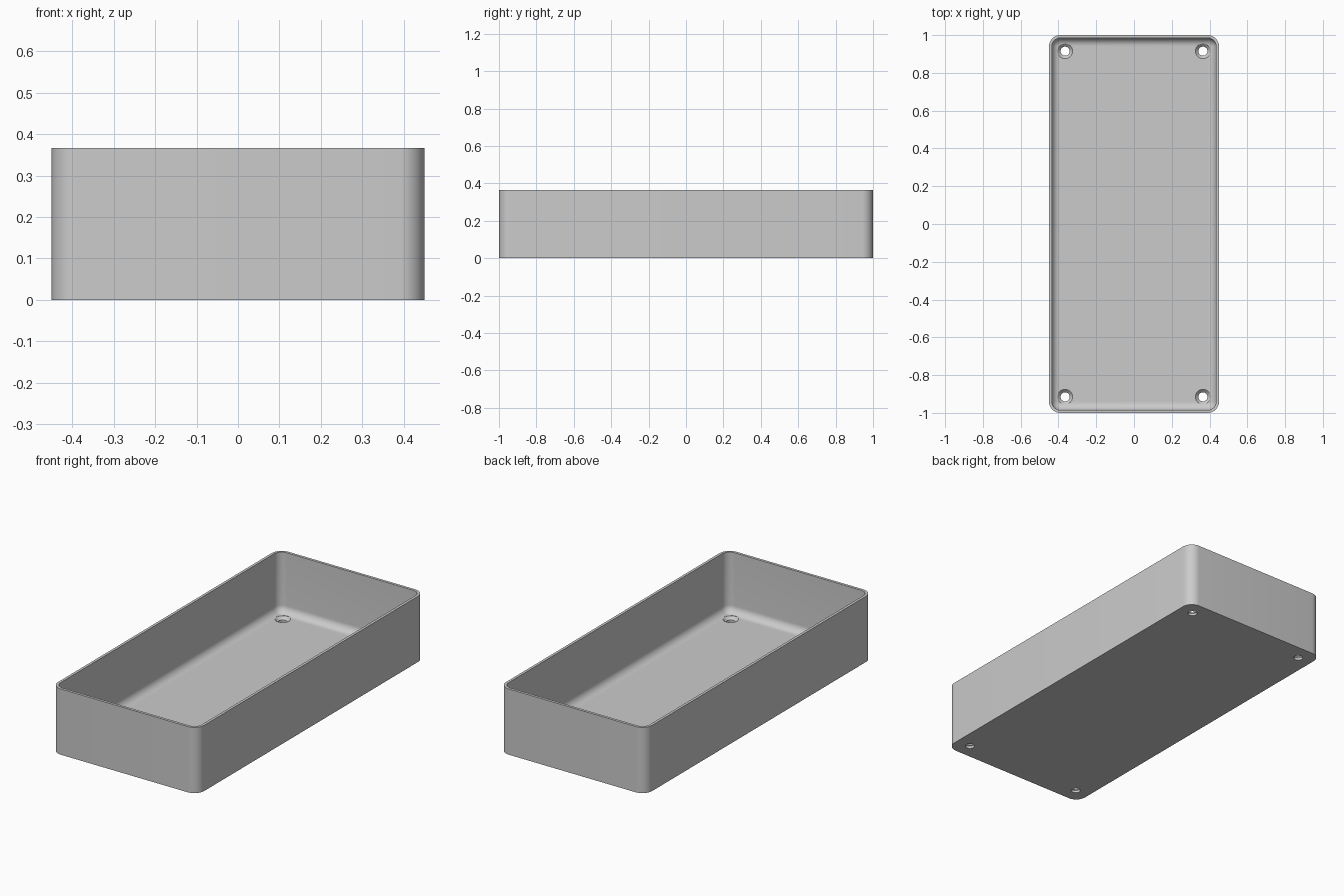
import bpy, bmesh, math

if "Cube" in bpy.data.objects:
    bpy.data.objects.remove(bpy.data.objects["Cube"], do_unlink=True)

HALF_X, HALF_Y, HEIGHT = 0.45, 1.0, 0.366
CORNER, WALL, FLOOR, FILLET = 0.06, 0.015, 0.03, 0.042
SEG = 10

grey = bpy.data.materials.new("light grey")
grey.use_nodes = True
colour = (0.6, 0.6, 0.6, 1)
grey.diffuse_color = colour
grey.node_tree.nodes["Principled BSDF"].inputs["Base Color"].default_value = colour


def make_object(name, bm):
    bmesh.ops.recalc_face_normals(bm, faces=bm.faces[:])
    mesh = bpy.data.meshes.new(name)
    bm.to_mesh(mesh)
    bm.free()
    mesh.materials.append(grey)
    obj = bpy.data.objects.new(name, mesh)
    bpy.context.collection.objects.link(obj)
    return obj


def skin(bm, rings):
    """Join successive rings with quads and cap both ends."""
    for a, b in zip(rings, rings[1:]):
        n = len(a)
        for i in range(n):
            j = (i + 1) % n
            bm.faces.new((a[i], a[j], b[j], b[i]))
    bm.faces.new(rings[0])
    bm.faces.new(rings[-1])


def rounded_ring(bm, inset, z):
    """Rounded rectangle, offset inward from the outer wall."""
    r = CORNER - inset
    cx, cy = HALF_X - CORNER, HALF_Y - CORNER
    ring = []
    for q, (sx, sy) in enumerate(((1, 1), (-1, 1), (-1, -1), (1, -1))):
        for k in range(SEG + 1):
            t = math.pi / 2 * (q + k / SEG)
            ring.append(bm.verts.new((sx * cx + r * math.cos(t),
                                      sy * cy + r * math.sin(t), z)))
    return ring


# Open tray: outer wall, rim, inner wall, rounded transition, floor
bm = bmesh.new()
profile = [(0, 0), (0, HEIGHT), (WALL, HEIGHT)]
for k in range(SEG + 1):
    t = math.pi / 2 * k / SEG
    profile.append((WALL + FILLET * (1 - math.cos(t)),
                    FLOOR + FILLET * (1 - math.sin(t))))
skin(bm, [rounded_ring(bm, d, z) for d, z in profile])
tray = make_object("tray", bm)

# Countersunk screw holes in the four corners
bm = bmesh.new()
for sx in (-1, 1):
    for sy in (-1, 1):
        rings = []
        for r, z in ((0.024, -0.05), (0.024, 0.014), (0.04, FLOOR), (0.04, 0.08)):
            rings.append([bm.verts.new((sx * 0.365 + r * math.cos(a),
                                        sy * 0.915 + r * math.sin(a), z))
                          for a in (math.tau * i / 32 for i in range(32))])
        skin(bm, rings)
cutter = make_object("screw_hole_cutter", bm)
cutter.hide_render = True

cut = tray.modifiers.new("screw holes", 'BOOLEAN')
cut.operation = 'DIFFERENCE'
cut.solver = 'EXACT'
cut.object = cutter

# Apply the cut, then smooth the rounded areas
bpy.ops.object.select_all(action='DESELECT')
tray.select_set(True)
bpy.context.view_layer.objects.active = tray
bpy.ops.object.modifier_apply(modifier=cut.name)
bpy.data.objects.remove(cutter, do_unlink=True)
bpy.ops.object.shade_smooth_by_angle(angle=math.radians(30))
